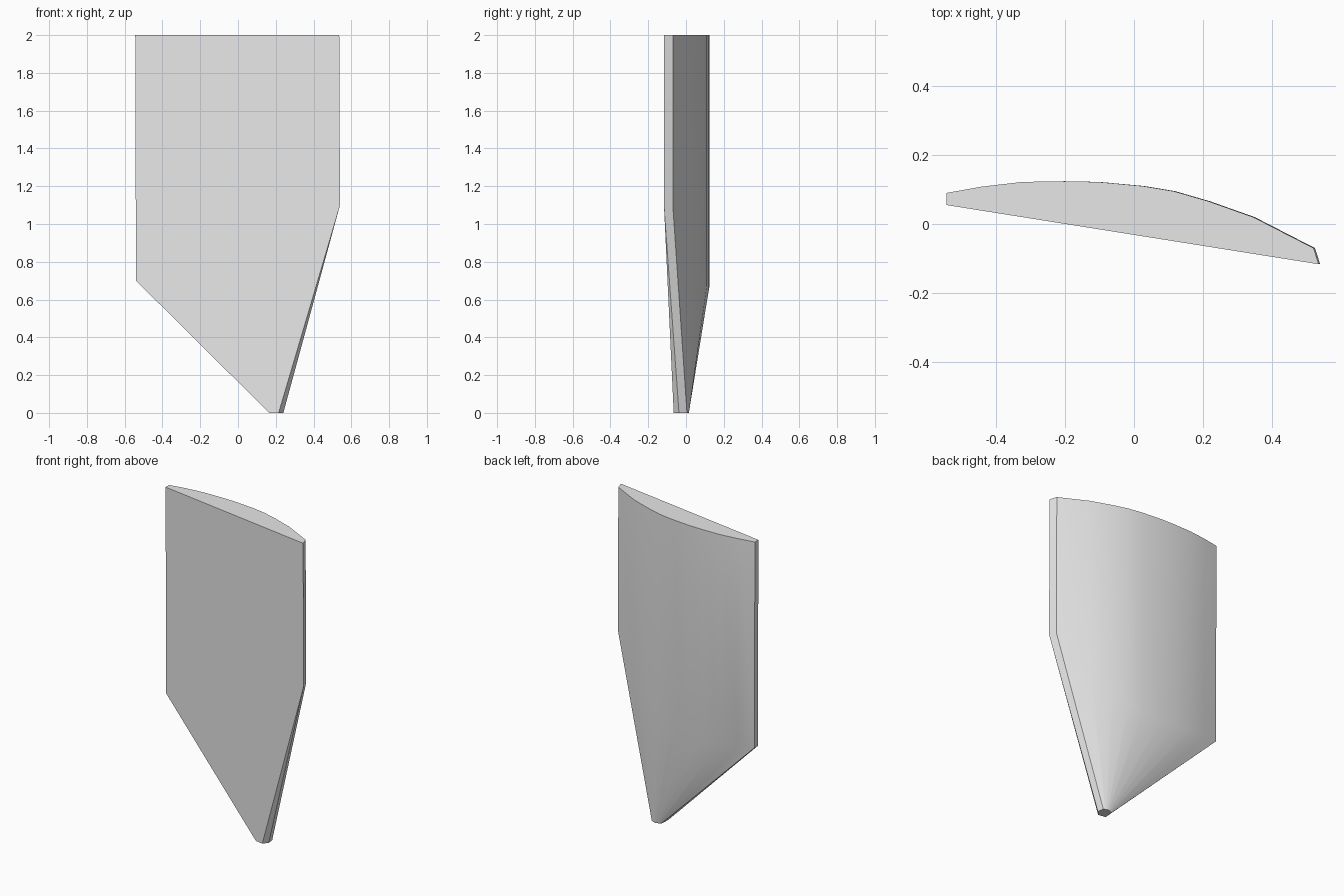
import bpy
import bmesh
import math

cube = bpy.data.objects.get("Cube")
if cube:
    bpy.data.objects.remove(cube, do_unlink=True)

# Plain grey material
grey = bpy.data.materials.new("plain_grey")
grey.use_nodes = True
colour = (0.8, 0.8, 0.8, 1)
grey.diffuse_color = colour
grey.node_tree.nodes["Principled BSDF"].inputs["Base Color"].default_value = colour

# Flat front line: y on the front plane for a given x
def front(x):
    return 0.055 - 0.159 * (x + 0.54)

# Curved back: x, y and the height where the taper begins
back = [(-0.54, 0.09, 0.7), (-0.44, 0.108, 0.69), (-0.32, 0.122, 0.68),
        (-0.2, 0.124, 0.67), (-0.1, 0.122, 0.66), (0.03, 0.11, 0.67),
        (0.12, 0.095, 0.7), (0.22, 0.066, 0.77), (0.35, 0.02, 0.9),
        (0.525, -0.07, 1.1)]

# Section corners in order: front edge, back curve, doubled front corner
left = (-0.54, front(-0.54), 0.7)
right = (0.54, front(0.54), 1.1)
kink = [left] + back + [right, right]
top = [(x - 0.004, y, 2) for x, y, z in kink]

# Small blunt tip with a bevelled corner
tip = [(0.165, front(0.165), 0)]
for i in range(len(back)):
    t = i / (len(back) - 1)
    tip.append((0.17 + 0.065 * t, 0.005 * t + 0.013 * math.sin(math.pi * t), 0))
tip += [(0.24, -0.037, 0), (0.215, front(0.215), 0)]

# Loft the three sections into a closed blade
bm = bmesh.new()
rings = [[bm.verts.new(p) for p in ring] for ring in (tip, kink, top)]
for low, high in zip(rings, rings[1:]):
    for i in range(len(low)):
        j = (i + 1) % len(low)
        bm.faces.new((low[i], low[j], high[j], high[i]))
bm.faces.new(rings[0])
bm.faces.new(rings[-1])
bmesh.ops.remove_doubles(bm, verts=bm.verts, dist=0.0005)
bmesh.ops.recalc_face_normals(bm, faces=bm.faces)

mesh = bpy.data.meshes.new("blade")
bm.to_mesh(mesh)
bm.free()
mesh.materials.append(grey)
blade = bpy.data.objects.new("blade", mesh)
bpy.context.collection.objects.link(blade)

# Smooth the back, keep the rim edges crisp
bpy.ops.object.select_all(action="DESELECT")
blade.select_set(True)
bpy.context.view_layer.objects.active = blade
bpy.ops.object.shade_smooth_by_angle(angle=math.radians(30))
